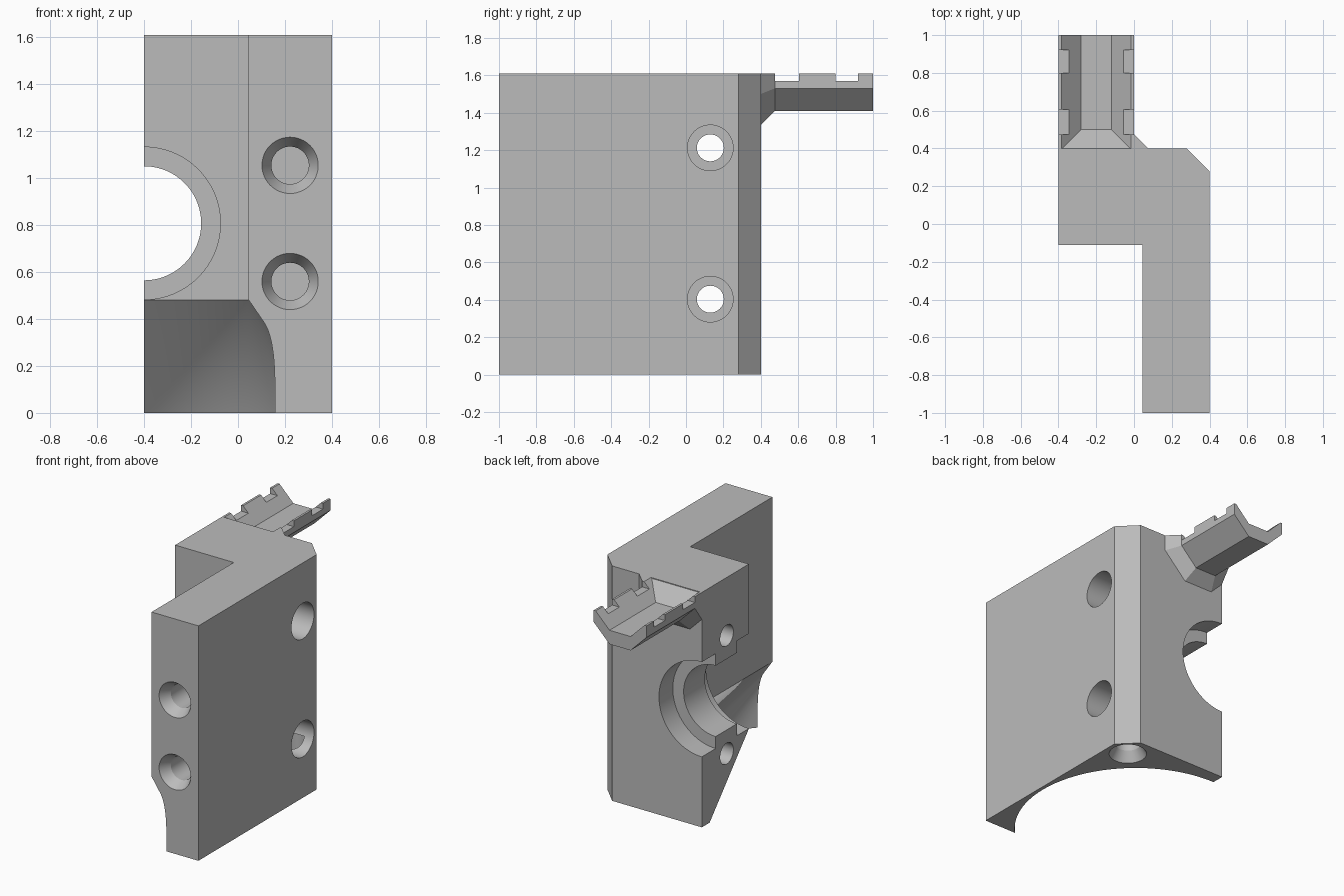
import bpy, bmesh, math
from mathutils import Vector

if "Cube" in bpy.data.objects:
    bpy.data.objects.remove(bpy.data.objects["Cube"])

grey = bpy.data.materials.new("plain_grey")
grey.diffuse_color = (0.5, 0.5, 0.5, 1)
grey.use_nodes = True
grey.node_tree.nodes["Principled BSDF"].inputs["Base Color"].default_value = grey.diffuse_color


def make(name, bm):
    bmesh.ops.recalc_face_normals(bm, faces=bm.faces)
    me = bpy.data.meshes.new(name)
    bm.to_mesh(me)
    bm.free()
    ob = bpy.data.objects.new(name, me)
    bpy.context.collection.objects.link(ob)
    me.materials.append(grey)
    return ob


def loft(name, rings):
    """Solid through matching rings of 3D points, capped at both ends."""
    bm = bmesh.new()
    vs = [[bm.verts.new(p) for p in r] for r in rings]
    n = len(vs[0])
    for a, b in zip(vs, vs[1:]):
        for i in range(n):
            j = (i + 1) % n
            bm.faces.new((a[i], a[j], b[j], b[i]))
    bm.faces.new(vs[0])
    bm.faces.new(vs[-1])
    return make(name, bm)


def lathe(name, origin, axis, profile, n=64):
    """Round cutter; profile lists (distance along axis, radius)."""
    q = Vector(axis).to_track_quat('Z', 'Y')
    rings = [[Vector(origin) + q @ Vector((r * math.cos(2 * math.pi * i / n),
                                           r * math.sin(2 * math.pi * i / n), t))
              for i in range(n)] for t, r in profile]
    return loft(name, rings)


def hull(name, pts):
    bm = bmesh.new()
    for p in pts:
        bm.verts.new(p)
    res = bmesh.ops.convex_hull(bm, input=bm.verts)
    junk = [v for v in set(res["geom_interior"] + res["geom_unused"])
            if isinstance(v, bmesh.types.BMVert)]
    bmesh.ops.delete(bm, geom=junk, context='VERTS')
    bmesh.ops.dissolve_limit(bm, angle_limit=0.001, verts=bm.verts, edges=bm.edges)
    return make(name, bm)


def box(name, x0, x1, y0, y1, z0, z1):
    return hull(name, [(x, y, z) for x in (x0, x1) for y in (y0, y1) for z in (z0, z1)])


def cut(ob, cutters):
    bpy.context.view_layer.objects.active = ob
    for c in cutters:
        m = ob.modifiers.new("cut", 'BOOLEAN')
        m.operation, m.solver, m.object = 'DIFFERENCE', 'EXACT', c
        bpy.ops.object.modifier_apply(modifier=m.name)
        bpy.data.objects.remove(c)


# Main L-shaped block with one chamfered corner
H = 1.61
plan = [(-.4, -.11), (.045, -.11), (.045, -1), (.4, -1), (.4, .28), (.28, .4), (-.4, .4)]
body = loft("clamp_body", [[(x, y, z) for x, y in plan] for z in (0, H)])

# Stepped half bore: wide, narrow neck, wide
cutters = [lathe("bore", (-.4, 0, .808), (0, 1, 0),
                 [(-.3, .325), (.02, .325), (.02, .243), (.25, .243), (.25, .325), (.6, .325)], 96)]

# Air duct: round opening below blending into a rectangle above
R, CY, N = .775, -.46, 128
duct = []
for i in range(N):
    a = 2 * math.pi * i / N
    px, py = -.4 + R * math.cos(a), CY + R * math.sin(a)
    duct += [(px, py, 0), (px, py, -.1)]
duct += [(x, y, .482) for x in (-.845, .045) for y in (-.11, -1.13)]
cutters.append(hull("duct", duct))

# Blind countersunk screw holes in the front and underside
sink = [(-.05, .12), (0, .12), (.07, .08), (.36, .08)]
for z in (1.055, .56):
    cutters.append(lathe("front_hole", (.222, -1, z), (0, 1, 0), sink, 48))
cutters.append(lathe("base_hole", (.253, .24, 0), (0, 0, 1), sink, 48))

# Clamping holes running sideways, counterbored from the right
for z in (1.212, .403):
    cutters.append(lathe("side_hole", (.4, .13, z), (-1, 0, 0),
                         [(-.1, .122), (.28, .122), (.28, .072), (1, .072)], 48))
cut(body, cutters)

# Cable channel arm with flared root
slim = [(0, H), (0, 1.53), (-.12, 1.41), (-.28, 1.41), (-.4, 1.53), (-.4, H)]
flare = [(.075, H), (.075, 1.5), (-.09, 1.335), (-.31, 1.335), (-.4, 1.425), (-.4, H)]
arm = loft("cable_channel", [[(x, y, z) for x, z in s]
                             for s, y in ((flare, .39), (flare, .4), (slim, .475), (slim, 1))])
# Trough with sloped sides and sloped inner end
F = 1.505
trough = [(x, y, F) for x in (-.28, -.12) for y in (.5, 1.1)]
trough += [(x, y, F + .205) for x in (-.485, .085) for y in (.295, 1.1)]
cutters = [hull("trough", trough)]
# Tie notches across both rims
for y0, y1 in ((.475, .605), (.8, .92)):
    for x0, x1 in ((-.5, -.345), (-.06, .1)):
        cutters.append(box("notch", x0, x1, y0, y1, 1.57, 1.7))
cut(arm, cutters)

# Smooth the round walls, keep edges crisp
bpy.ops.object.select_all(action='DESELECT')
for ob in (body, arm):
    ob.select_set(True)
bpy.context.view_layer.objects.active = body
bpy.ops.object.shade_smooth_by_angle(angle=math.radians(25))
